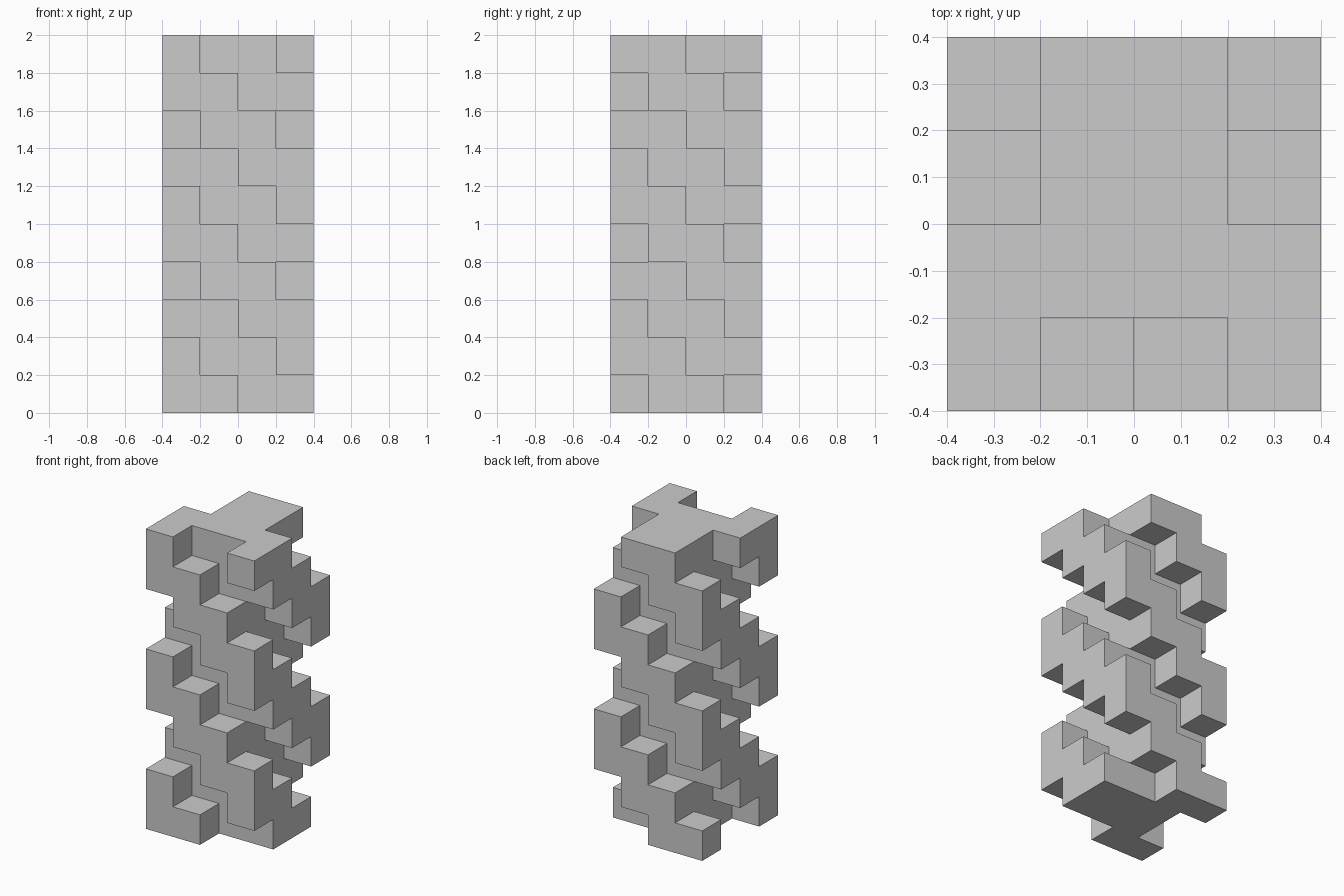
import bpy, bmesh
from mathutils import Vector

if "Cube" in bpy.data.objects:
    bpy.data.objects.remove(bpy.data.objects["Cube"])

S = 0.2          # cube size
N, H = 4, 10     # cells across, layers high

# Ring of the 12 outer cells, counter-clockwise from the front left corner
ring = ([(i, 0) for i in range(3)] + [(3, i) for i in range(3)] +
        [(3 - i, 3) for i in range(3)] + [(0, 3 - i) for i in range(3)])

# Solid 2 x 2 core
cells = {(x, y, z) for x in (1, 2) for y in (1, 2) for z in range(H)}

# Three stepped spiral ribs: two of every four ring cells, turning one cell per layer
for z in range(H):
    for p, (x, y) in enumerate(ring):
        if (p - (H - 1 - z)) % 4 in (0, 3):
            cells.add((x, y, z))

# Skin: only the exposed cube sides
bm = bmesh.new()
for c in sorted(cells):
    mid = Vector(((c[0] + 0.5 - N / 2) * S, (c[1] + 0.5 - N / 2) * S, (c[2] + 0.5) * S))
    for axis in range(3):
        for sign in (-1, 1):
            n = [0, 0, 0]
            n[axis] = sign
            if tuple(a + b for a, b in zip(c, n)) in cells:
                continue
            u, v = Vector((0, 0, 0)), Vector((0, 0, 0))
            u[(axis + 1) % 3] = S / 2
            v[(axis + 2) % 3] = S / 2 * sign
            o = mid + Vector(n) * (S / 2)
            bm.faces.new([bm.verts.new(q) for q in (o - u - v, o + u - v, o + u + v, o - u + v)])
bmesh.ops.remove_doubles(bm, verts=bm.verts, dist=0.001)

mesh = bpy.data.meshes.new("spiral_column")
bm.to_mesh(mesh)
bm.free()

# Light grey over the whole column
grey = bpy.data.materials.new("light_grey")
grey.diffuse_color = (0.6, 0.6, 0.6, 1)
grey.use_nodes = True
grey.node_tree.nodes["Principled BSDF"].inputs["Base Color"].default_value = grey.diffuse_color
mesh.materials.append(grey)
column = bpy.data.objects.new("spiral_column", mesh)
bpy.context.collection.objects.link(column)
